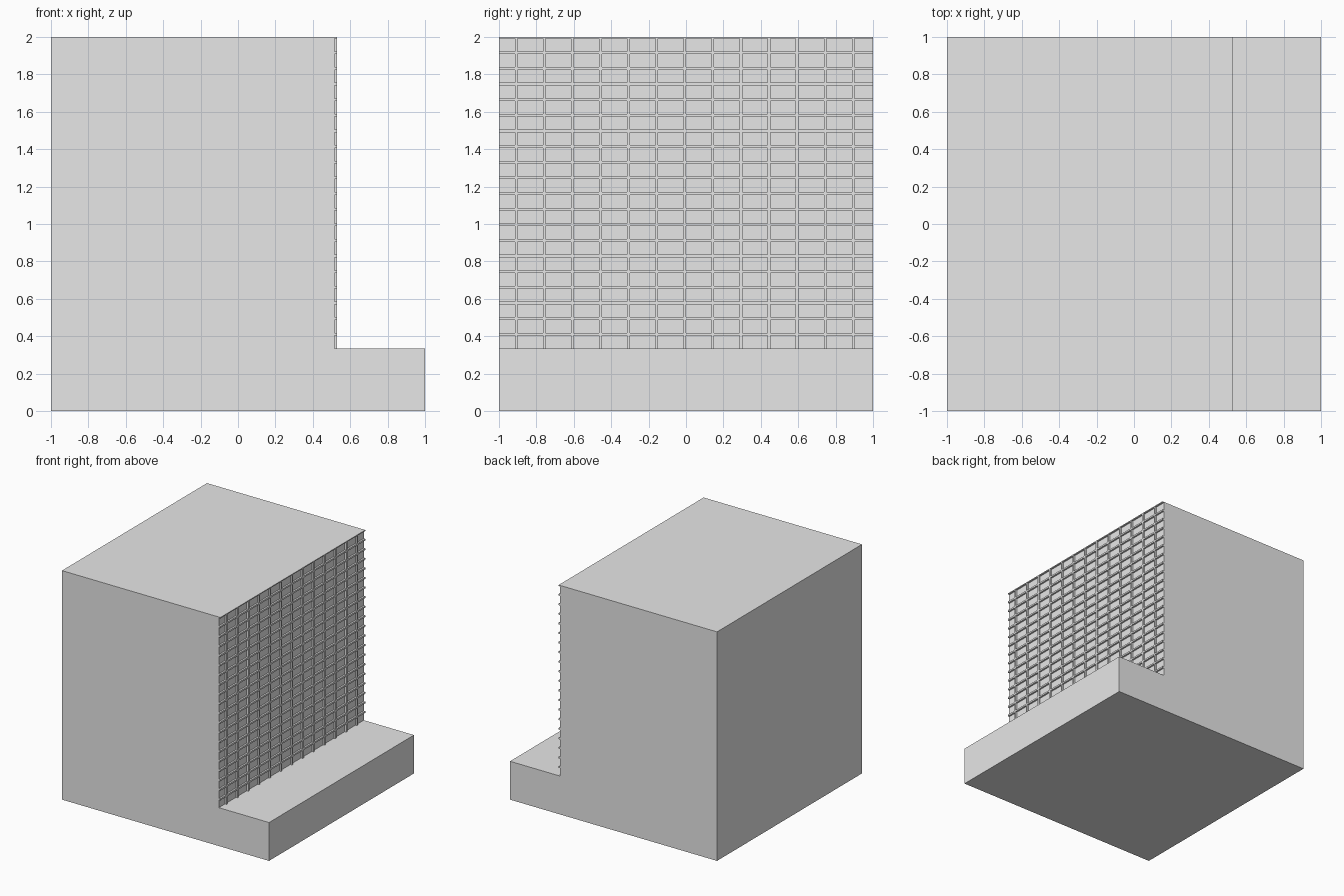
import bpy
import bmesh

cube = bpy.data.objects.get("Cube")
if cube:
    bpy.data.objects.remove(cube, do_unlink=True)

grey = bpy.data.materials.new("light_grey")
grey.use_nodes = True
grey.diffuse_color = (0.8, 0.8, 0.8, 1)
grey.node_tree.nodes["Principled BSDF"].inputs["Base Color"].default_value = (0.8, 0.8, 0.8, 1)

BASE_TOP, TOP = 0.335, 2.0
WALL, RIB_FACE = 0.515, 0.53
RIB = 0.0145
ROW, COLUMN = 0.0836, 0.1502


def finish(name, bm):
    bmesh.ops.recalc_face_normals(bm, faces=bm.faces)
    mesh = bpy.data.meshes.new(name)
    bm.to_mesh(mesh)
    bm.free()
    mesh.materials.append(grey)
    obj = bpy.data.objects.new(name, mesh)
    bpy.context.collection.objects.link(obj)


# Body: L-shaped profile extruded from front to back
bm = bmesh.new()
profile = [(-1, 0), (1, 0), (1, BASE_TOP), (WALL, BASE_TOP), (WALL, TOP), (-1, TOP)]
face = bm.faces.new([bm.verts.new((x, -1, z)) for x, z in profile])
extruded = bmesh.ops.extrude_face_region(bm, geom=[face])
bmesh.ops.translate(bm, vec=(0, 2, 0),
                    verts=[v for v in extruded["geom"] if isinstance(v, bmesh.types.BMVert)])
finish("wall_and_step", bm)


# Raised grid: lay out the cell lines on the wall, then extrude the rib cells
def lines(start, end, centres):
    """Cell boundaries from start to end, with a rib around each centre."""
    edges = [start, end]
    for c in centres:
        edges += [c - RIB / 2, c + RIB / 2]
    return sorted({min(max(e, start), end) for e in edges})


columns = [-0.908 + COLUMN * i for i in range(13)]
rows = [1.999 - ROW * i for i in range(20)]
ys = lines(-1, 1, columns)
zs = lines(BASE_TOP, TOP, rows)


def on_rib(value, centres):
    return any(abs(value - c) < RIB / 2 for c in centres)


bm = bmesh.new()
grid = [[bm.verts.new((WALL, y, z)) for z in zs] for y in ys]
for i in range(len(ys) - 1):
    for j in range(len(zs) - 1):
        y, z = (ys[i] + ys[i + 1]) / 2, (zs[j] + zs[j + 1]) / 2
        if on_rib(y, columns) or on_rib(z, rows):
            bm.faces.new((grid[i][j], grid[i + 1][j], grid[i + 1][j + 1], grid[i][j + 1]))
loose = [v for v in bm.verts if not v.link_faces]
bmesh.ops.delete(bm, geom=loose, context="VERTS")
extruded = bmesh.ops.extrude_face_region(bm, geom=bm.faces[:])
bmesh.ops.translate(bm, vec=(RIB_FACE - WALL, 0, 0),
                    verts=[v for v in extruded["geom"] if isinstance(v, bmesh.types.BMVert)])
# Merge coplanar cells and drop the hidden back against the wall
bmesh.ops.delete(bm, geom=[f for f in bm.faces if all(v.co.x < WALL + 0.001 for v in f.verts)],
                 context="FACES")
finish("raised_grid", bm)
